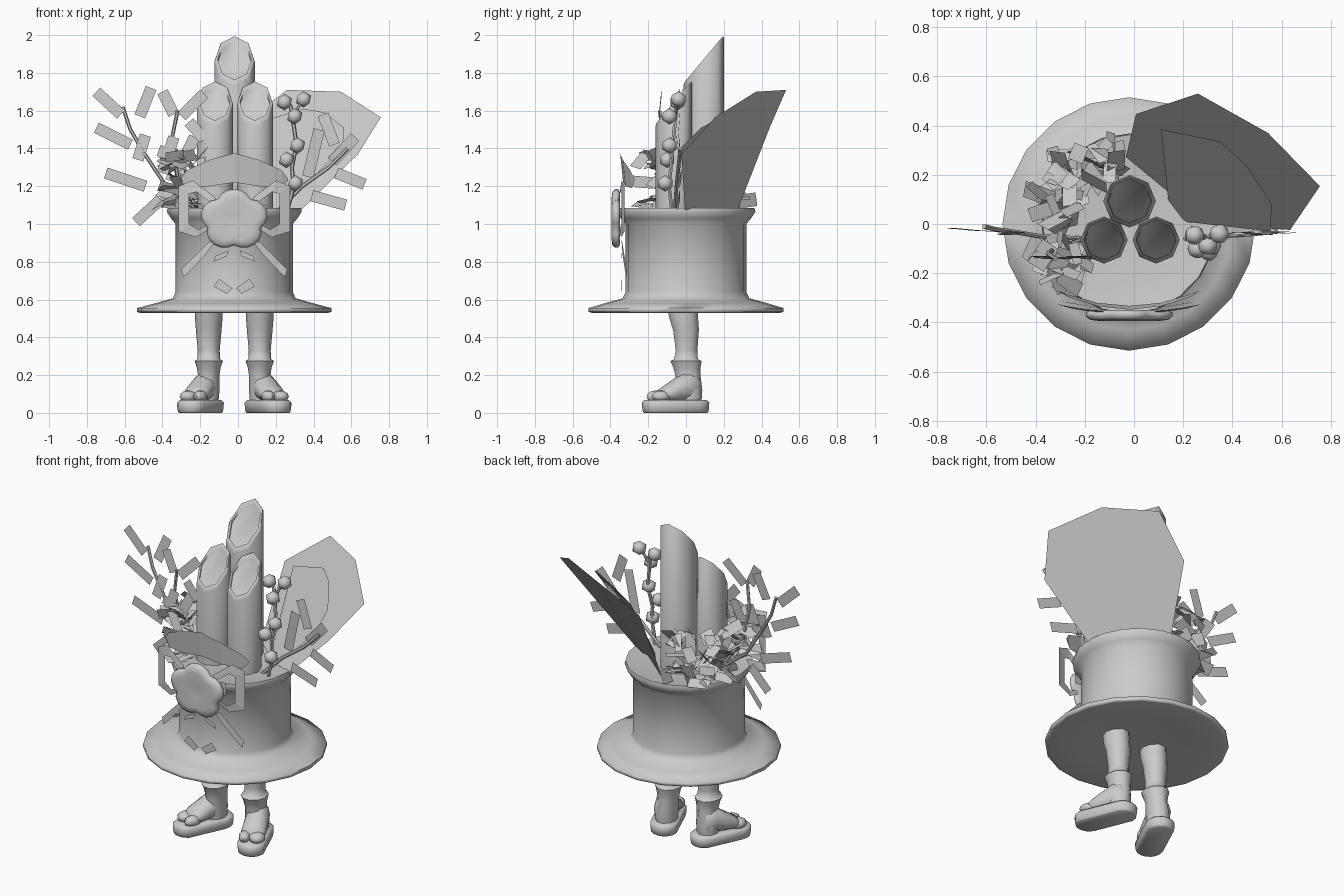
import bpy, bmesh, math, random
from mathutils import Vector, Matrix

if "Cube" in bpy.data.objects:
    bpy.data.objects.remove(bpy.data.objects["Cube"])

random.seed(4)
CX = -0.02
grey = bpy.data.materials.new("pale_grey")
grey.diffuse_color = (0.6, 0.6, 0.6, 1)
grey.use_nodes = True
grey.node_tree.nodes["Principled BSDF"].inputs["Base Color"].default_value = grey.diffuse_color


def finish(name, bm, smooth=None):
    bmesh.ops.recalc_face_normals(bm, faces=bm.faces)
    me = bpy.data.meshes.new(name)
    bm.to_mesh(me)
    bm.free()
    me.materials.append(grey)
    ob = bpy.data.objects.new(name, me)
    bpy.context.collection.objects.link(ob)
    if smooth:
        bpy.ops.object.select_all(action='DESELECT')
        ob.select_set(True)
        bpy.context.view_layer.objects.active = ob
        bpy.ops.object.shade_smooth_by_angle(angle=math.radians(smooth))
    return ob


def loft(bm, rings, cap=True):
    """Skin a list of equally long point rings."""
    vs = [[bm.verts.new(p) for p in r] for r in rings]
    n = len(vs[0])
    for a, b in zip(vs, vs[1:]):
        for i in range(n):
            bm.faces.new((a[i], a[(i + 1) % n], b[(i + 1) % n], b[i]))
    if cap:
        bm.faces.new(vs[0])
        bm.faces.new(vs[-1])


def ellipse(c, u, v, n):
    c, u, v = Vector(c), Vector(u), Vector(v)
    return [c + u * math.cos(2 * math.pi * i / n) + v * math.sin(2 * math.pi * i / n) for i in range(n)]


def tube(bm, pts, r, n=6):
    """Thin round stem along points."""
    pts = [Vector(p) for p in pts]
    rings = []
    for i, p in enumerate(pts):
        d = (pts[min(i + 1, len(pts) - 1)] - pts[max(i - 1, 0)]).normalized()
        u = d.cross(Vector((0, 1, 0))).normalized()
        rings.append(ellipse(p, u * r, d.cross(u) * r, n))
    loft(bm, rings)


def sheet(bm, pts):
    bm.faces.new([bm.verts.new(p) for p in pts])


# Hat: brim, wall, flared rim and filled top in one lathe
bm = bmesh.new()
profile = [(0.30, 0.555), (0.50, 0.53), (0.515, 0.535), (0.515, 0.555), (0.42, 0.58), (0.325, 0.607),
           (0.31, 0.64), (0.31, 1.0), (0.335, 1.03), (0.357, 1.065), (0.352, 1.085), (0.33, 1.083), (0.30, 1.075)]
loft(bm, [ellipse((CX, 0, z), (r, 0, 0), (0, r * (1.03 if r < 0.5 else 1), 0), 20) for r, z in profile])
finish("hat", bm, 75)

# Three bamboo stalks with slanted, slightly sunken cuts
for name, x, y, r, top in (("bamboo_back", -0.018, 0.093, 0.107, 2.0),
                           ("bamboo_left", -0.122, -0.065, 0.096, 1.76),
                           ("bamboo_right", 0.09, -0.065, 0.096, 1.76)):
    bm = bmesh.new()
    rings = []
    for k, drop in ((1, None), (1, 0.012), (0.95, 0), (0.84, 0.0), (0.82, 0.014)):
        ring = ellipse((x, y, 1.03), (0, r * k, 0), (-r * k, 0, 0), 8)
        if drop is not None:
            for p in ring:
                p.z = top - drop - (y + r - p.y) * 1.2
        rings.append(ring)
    loft(bm, rings)
    finish(name, bm, 60)

# Legs, feet and sandals, mirrored about the hat axis
for side, s in (("left", -1), ("right", 1)):
    lx = CX + s * 0.135
    bm = bmesh.new()
    leg = [(0.56, -0.02, 0.07, 0.085), (0.50, -0.012, 0.073, 0.08), (0.44, 0.0, 0.068, 0.072),
           (0.33, 0.003, 0.058, 0.06), (0.285, 0.0, 0.06, 0.066), (0.275, 0.0, 0.075, 0.087),
           (0.24, 0.005, 0.063, 0.076), (0.20, 0.01, 0.057, 0.07), (0.12, 0.015, 0.065, 0.075), (0.06, 0.015, 0.06, 0.07)]
    loft(bm, [ellipse((lx + s * (0.008 if z < 0.2 else 0), y, z), (rx, 0, 0), (0, ry, 0), 10) for z, y, rx, ry in leg])
    finish(side + "_leg", bm, 60)

    # Foot lofted from heel to toe, then turned outward
    turn = Matrix.Translation((lx + s * 0.02, 0.0, 0)) @ Matrix.Rotation(s * math.radians(23.5), 4, 'Z')
    bm = bmesh.new()
    foot = [(0.08, 0.03, 0.05), (0.055, 0.06, 0.08), (0, 0.066, 0.085), (-0.06, 0.07, 0.065),
            (-0.12, 0.072, 0.045), (-0.16, 0.06, 0.032)]
    loft(bm, [ellipse((0, y, 0.055 + h), (w, 0, 0), (0, 0, h), 10) for y, w, h in foot])
    for tx, w in ((-s * 0.042, 0.034), (s * 0.028, 0.048)):  # split toes
        m = Matrix.Translation((tx, -0.155, 0.087)) @ Matrix.Diagonal((w, 0.055, 0.032, 1))
        bmesh.ops.create_uvsphere(bm, u_segments=8, v_segments=6, radius=1, matrix=m)
    bm.transform(turn)
    finish(side + "_foot", bm, 60)

    # Sandal sole with rounded rim
    bm = bmesh.new()
    rings = []
    for z, w in ((0, 0.07), (0.005, 0.077), (0.03, 0.081), (0.055, 0.082), (0.067, 0.07)):
        ring = ellipse((0, 0, z), (w, 0, 0), (0, w, 0), 16)
        for i, p in enumerate(ring):
            p.y += -0.06 + (0.105 if i < 8 else -0.105)
        rings.append(ring)
    loft(bm, rings)
    bm.transform(turn)
    finish(side + "_sandal", bm, 60)

# Large paper fans leaning back
bm = bmesh.new()
sheet(bm, [(-0.04, 0.24, 0.99), (0.008, 0.447, 1.52), (0.26, 0.53, 1.71), (0.545, 0.37, 1.70),
           (0.756, 0.154, 1.565), (0.635, -0.024, 1.37), (0.25, 0.0, 0.99)])
finish("large_fan", bm)
bm = bmesh.new()
sheet(bm, [(0.14, 0.09, 1.06), (0.11, 0.385, 1.54), (0.35, 0.335, 1.61), (0.46, 0.235, 1.59),
           (0.56, 0.08, 1.51), (0.555, -0.03, 1.40), (0.2, 0.01, 1.06)])
finish("small_fan", bm)

# Berry sprig
bm = bmesh.new()
tube(bm, [(0.25, -0.07, 1.03), (0.295, -0.09, 1.2), (0.285, -0.08, 1.3), (0.31, -0.07, 1.42),
          (0.295, -0.06, 1.52), (0.28, -0.05, 1.62), (0.25, -0.045, 1.66)], 0.011)
tube(bm, [(0.29, -0.06, 1.56), (0.32, -0.05, 1.62), (0.347, -0.04, 1.66)], 0.008)
finish("berry_stem", bm, 50)
bm = bmesh.new()
for p in ((0.246, -0.045, 1.645), (0.347, -0.04, 1.66), (0.3, -0.087, 1.57),
          (0.315, -0.087, 1.415), (0.257, -0.1, 1.34), (0.304, -0.11, 1.215)):
    bmesh.ops.create_icosphere(bm, subdivisions=1, radius=0.044, matrix=Matrix.Translation(p))
finish("berries", bm, 50)

# Leafy branches on both sides
bm = bmesh.new()
tube(bm, [(-0.2, -0.06, 1.06), (-0.38, -0.05, 1.2), (-0.5, -0.03, 1.38), (-0.57, -0.02, 1.5), (-0.61, -0.01, 1.62)], 0.01)
tube(bm, [(-0.2, -0.06, 1.06), (-0.32, -0.1, 1.25), (-0.35, -0.12, 1.45), (-0.32, -0.14, 1.6)], 0.01)
tube(bm, [(0.2, -0.06, 1.06), (0.34, -0.05, 1.2), (0.48, -0.04, 1.3), (0.58, -0.03, 1.4)], 0.011)
finish("branches", bm, 50)
bm = bmesh.new()
leaves = [(-.75, 1.70, -.62, 1.58), (-.46, 1.72, -.52, 1.57), (-.75, 1.51, -.57, 1.42), (-.70, 1.27, -.49, 1.2),
          (-.40, 1.70, -.34, 1.58), (-.18, 1.69, -.30, 1.57), (-.26, 1.54, -.18, 1.45), (-.49, 1.47, -.53, 1.34),
          (-.54, 1.01, -.41, 1.13), (-.34, 1.46, -.40, 1.27), (-.23, 1.46, -.31, 1.3), (-.42, 1.39, -.25, 1.33),
          (.37, 1.25, .43, 1.5), (.45, 1.58, .51, 1.42), (.50, 1.33, .62, 1.46), (.52, 1.27, .67, 1.21),
          (.39, 1.15, .57, 1.1)]
for x1, z1, x2, z2 in leaves:
    y = -0.13 if -0.42 < (x1 + x2) / 2 < 0 else -0.015 - 0.08 * (0.7 - min(0.7, abs(x1 + x2) / 2))
    a, b = Vector((x1, y, z1)), Vector((x2, y - 0.012, z2))
    w = (b - a).cross(Vector((0, 1, 0))).normalized() * 0.03
    sheet(bm, [a - w, a + w, b + w, b - w])
finish("branch_leaves", bm)

# Loose foliage tucked round the left and back of the rim
bm = bmesh.new()
for i in range(85):
    t = math.radians(random.uniform(98, 228))
    r = random.uniform(0.24, 0.41)
    z = 1.09 + 0.27 * random.random() ** 1.2
    m = (Matrix.Translation((CX + r * math.cos(t), 0.9 * r * math.sin(t), z))
         @ Matrix.Rotation(random.uniform(0, 6.28), 4, 'Z') @ Matrix.Rotation(random.uniform(-1.2, 1.2), 4, 'X')
         @ Matrix.Rotation(random.uniform(-0.9, 0.9), 4, 'Y'))
    a, b = random.uniform(0.035, 0.07), random.uniform(0.02, 0.04)
    sheet(bm, [m @ Vector(p) for p in ((-a, -b, 0), (a, -b, 0), (a, b, 0), (-a, b, 0))])
finish("foliage", bm)

# Curved paper crest above the flower
bm = bmesh.new()
cols = []
for x, lo, hi in ((-.285, 1.23, 1.24), (-.25, 1.19, 1.285), (-.13, 1.2, 1.34), (0, 1.22, 1.375),
                  (.13, 1.2, 1.34), (.25, 1.19, 1.285), (.285, 1.23, 1.24)):
    y = -0.345 + 0.75 * x * x
    cols.append([bm.verts.new((CX + x, y + 0.012, lo)), bm.verts.new((CX + x, y + 0.012 - 0.1 * (hi - lo), hi))])
for a, b in zip(cols, cols[1:]):
    bm.faces.new((a[0], b[0], b[1], a[1]))
finish("paper_crest", bm)

# Bow loops, ribbon tails and small paper strips, mirrored
bm = bmesh.new()
outer = [(.10, 1.14), (.22, 1.23), (.295, 1.2), (.295, .96), (.20, .93), (.10, .99)]
inner = [(.12, 1.11), (.2, 1.17), (.24, 1.16), (.24, 1.0), (.19, .97), (.12, 1.01)]
plates = [[(.1, 1.09), (.17, 1.1), (.17, 1.02), (.1, 1.03)],
          [(.09, .92), (.14, .9), (.28, .76), (.27, .72), (.245, .74), (.15, .84)],
          [(.03, .86), (.10, .83), (.11, .8), (.04, .83)],
          [(.01, .66), (.08, .71), (.11, .67), (.04, .63)]]
for s in (-1, 1):
    def at(p, y):
        return (CX + s * p[0], y + 0.4 * p[0] ** 2, p[1])
    for i in range(6):
        j = (i + 1) % 6
        sheet(bm, [at(outer[i], -.36), at(outer[j], -.36), at(inner[j], -.365), at(inner[i], -.365)])
    for pl in plates:
        sheet(bm, [at(p, -.345) for p in pl])
finish("bow_and_ribbons", bm)

# Five-lobed flower with rounded edge and sunken middle
bm = bmesh.new()
rings = []
for k, y in ((0.9, -0.35), (1, -0.36), (1, -0.375), (0.9, -0.39), (0.7, -0.394), (0.2, -0.385)):
    ring = []
    for i in range(30):
        t = 2 * math.pi * i / 30
        r = k * (0.14 + 0.03 * abs(math.cos(2.5 * t)) ** 0.8)
        ring.append(Vector((CX + r * math.sin(t) * 1.06, y, 1.022 + r * math.cos(t) * 0.96)))
    rings.append(ring)
loft(bm, rings)
finish("flower", bm, 60)
